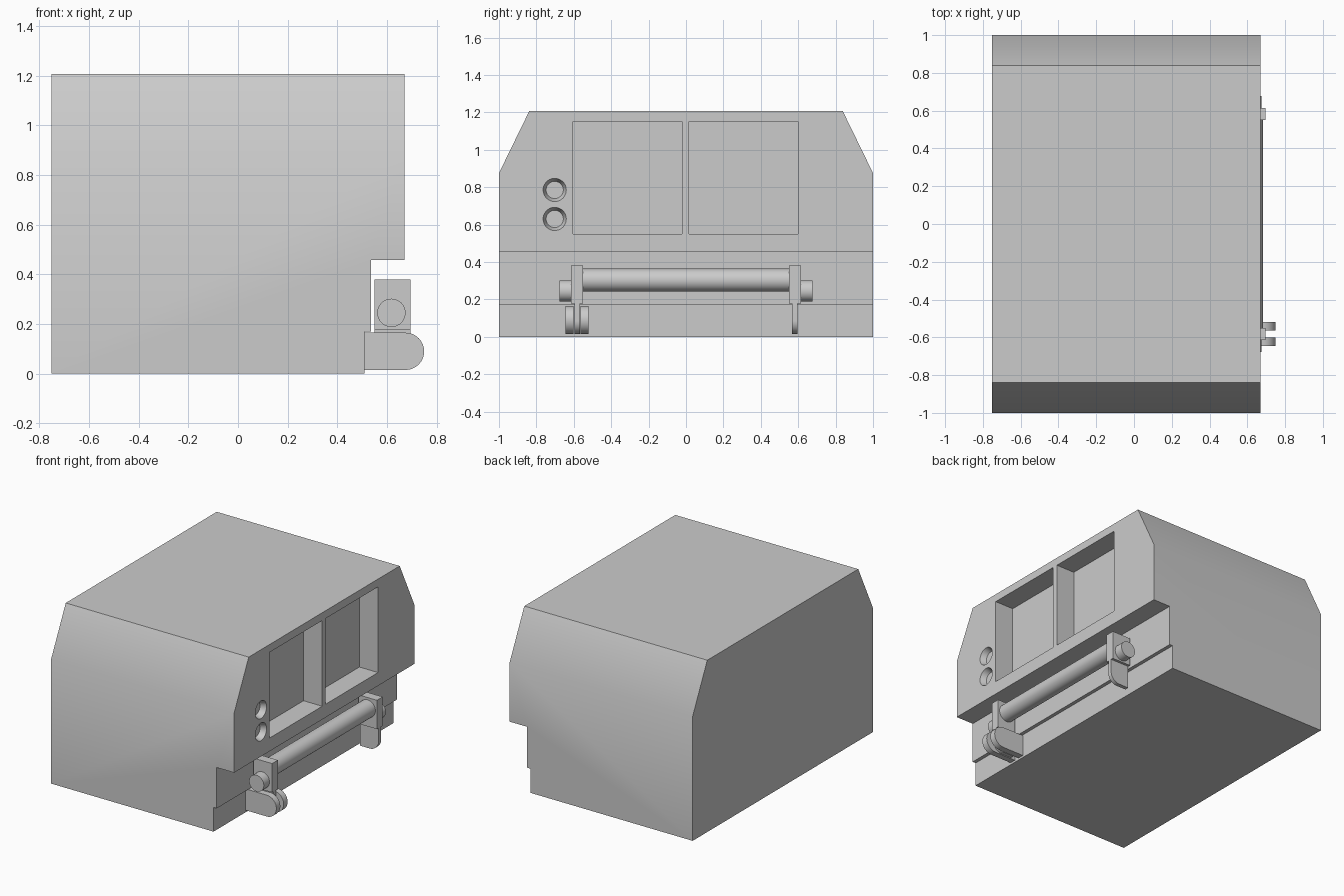
import bpy, bmesh, math
from mathutils import Matrix, Vector

cube = bpy.data.objects.get("Cube")
if cube:
    bpy.data.objects.remove(cube, do_unlink=True)

GREY = (0.6, 0.6, 0.6, 1.0)
mat = bpy.data.materials.new("plain grey")
mat.use_nodes = True
mat.diffuse_color = GREY
mat.node_tree.nodes["Principled BSDF"].inputs["Base Color"].default_value = GREY


def finish(name, bm):
    bmesh.ops.recalc_face_normals(bm, faces=bm.faces)
    mesh = bpy.data.meshes.new(name)
    bm.to_mesh(mesh)
    bm.free()
    mesh.materials.append(mat)
    ob = bpy.data.objects.new(name, mesh)
    bpy.context.collection.objects.link(ob)
    return ob


def smooth(ob):
    bpy.ops.object.select_all(action='DESELECT')
    ob.select_set(True)
    bpy.context.view_layer.objects.active = ob
    bpy.ops.object.shade_smooth_by_angle(angle=math.radians(30))


def prism(name, points, offset):
    """Extrude a closed outline along the given vector."""
    bm = bmesh.new()
    face = bm.faces.new([bm.verts.new(p) for p in points])
    top = bmesh.ops.extrude_face_region(bm, geom=[face])["geom"]
    verts = [v for v in top if isinstance(v, bmesh.types.BMVert)]
    bmesh.ops.translate(bm, verts=verts, vec=Vector(offset))
    return finish(name, bm)


def box(name, x, y, z):
    outline = [(x[0], y[0], z[0]), (x[1], y[0], z[0]),
               (x[1], y[0], z[1]), (x[0], y[0], z[1])]
    return prism(name, outline, (0, y[1] - y[0], 0))


def cylinder(name, centre, r1, r2, depth, axis):
    bm = bmesh.new()
    bmesh.ops.create_cone(bm, cap_ends=True, segments=48, radius1=r1, radius2=r2, depth=depth)
    turn = Vector((0, 0, 1)).rotation_difference(Vector(axis)).to_matrix().to_4x4()
    bmesh.ops.transform(bm, matrix=Matrix.Translation(centre) @ turn, verts=bm.verts)
    return finish(name, bm)


def arc(cx, cz, r, start, end, y):
    steps = 16
    angles = [math.radians(start + (end - start) * i / steps) for i in range(steps + 1)]
    return [(cx + r * math.cos(a), y, cz + r * math.sin(a)) for a in angles]


# Housing with chamfered shoulders
LEFT, FACE = -0.752, 0.67
half = [(1, 0), (1, 0.875), (0.838, 1.207)]
outline = half + [(-y, z) for y, z in reversed(half)]
body = prism("housing", [(LEFT, y, z) for y, z in outline], (FACE - LEFT, 0, 0))

# Lower steps, window recesses and tapered round recesses
cutters = [
    box("step_cutter", (0.535, 1), (-1.2, 1.2), (0.17, 0.457)),
    box("base_cutter", (0.51, 1), (-1.2, 1.2), (-0.2, 0.17)),
]
for y in ((-0.605, -0.022), (0.015, 0.598)):
    cutters.append(box("window_cutter", (FACE - 0.145, FACE + 0.1), y, (0.55, 1.152)))
for z in (0.63, 0.785):
    cutters.append(cylinder("round_cutter", (FACE - 0.01, -0.702, z), 0.046, 0.07, 0.06, (1, 0, 0)))

bpy.context.view_layer.objects.active = body
for cutter in cutters:
    mod = body.modifiers.new("cut", 'BOOLEAN')
    mod.operation = 'DIFFERENCE'
    mod.solver = 'EXACT'
    mod.object = cutter
    bpy.ops.object.modifier_apply(modifier=mod.name)
    bpy.data.objects.remove(cutter, do_unlink=True)
smooth(body)

# Roller between the two brackets
smooth(cylinder("roller", (0.622, 0, 0.303), 0.061, 0.061, 1.12, (0, 1, 0)))

# Bracket, end pin and lower tab at each end
for side, label in ((-1, "front"), (1, "back")):
    box(label + "_bracket", (0.55, 0.695), (side * 0.582 - 0.032, side * 0.582 + 0.032), (0.177, 0.38))
    smooth(cylinder(label + "_pin", (0.618, side * 0.62, 0.245), 0.057, 0.057, 0.115, (0, 1, 0)))
    y = side * 0.582 - 0.014
    tab = [(0.695, y, 0.18), (0.55, y, 0.18), (0.55, y, 0.016)]
    smooth(prism(label + "_tab", tab + arc(0.625, 0.086, 0.07, -90, 0, y), (0, 0.028, 0)))

# Round-ended pair of plates on either side of the front tab
for y, label in ((-0.645, "outer"), (-0.564, "inner")):
    plate = [(0.508, y, 0.165), (0.508, y, 0.015)]
    smooth(prism(label + "_hinge_plate", plate + arc(0.675, 0.09, 0.075, -90, 90, y), (0, 0.044, 0)))
